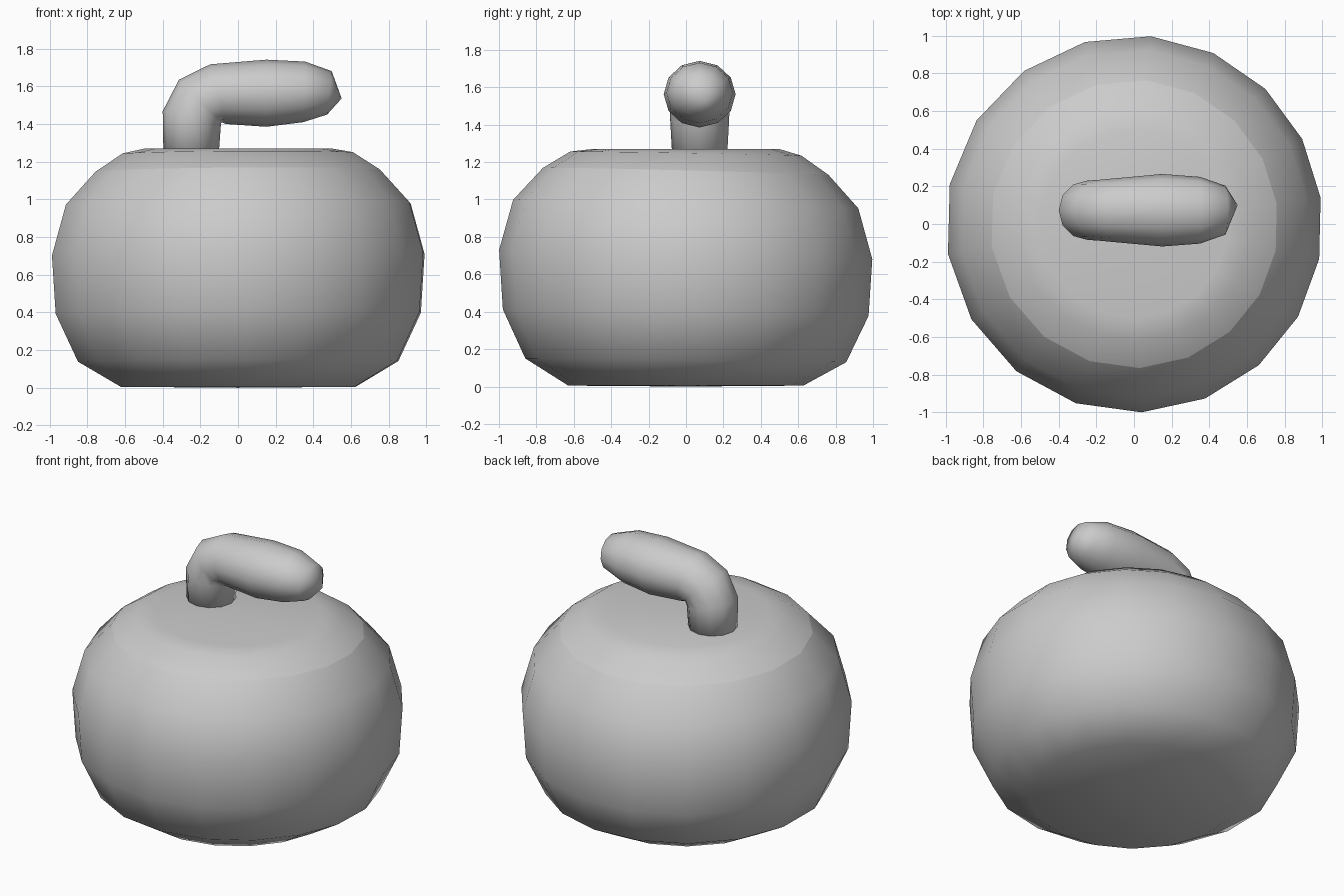
import bpy, bmesh, math
from mathutils import Vector

cube = bpy.data.objects.get("Cube")
if cube:
    bpy.data.objects.remove(cube, do_unlink=True)

stone = bpy.data.materials.new("light_grey_stone")
stone.use_nodes = True
GREY = (0.6, 0.6, 0.6, 1)
stone.diffuse_color = GREY
stone.node_tree.nodes["Principled BSDF"].inputs["Base Color"].default_value = GREY


def skin(name, rings, start, end, sharp_ring=None):
    """Bridge equal rings of points and close both ends with a fan to a point."""
    bm = bmesh.new()
    loops = [[bm.verts.new(p) for p in ring] for ring in rings]
    n = len(loops[0])
    for a, b in zip(loops, loops[1:]):
        for i in range(n):
            j = (i + 1) % n
            bm.faces.new((a[i], a[j], b[j], b[i]))
    for loop, tip in ((loops[0], start), (loops[-1], end)):
        v = bm.verts.new(tip)
        for i in range(n):
            bm.faces.new((loop[i], loop[(i + 1) % n], v))
    bmesh.ops.recalc_face_normals(bm, faces=bm.faces)
    for f in bm.faces:
        f.smooth = True
    if sharp_ring is not None:
        loop = loops[sharp_ring]
        for i in range(n):
            bm.edges.get((loop[i], loop[(i + 1) % n])).smooth = False
    mesh = bpy.data.meshes.new(name)
    bm.to_mesh(mesh)
    bm.free()
    mesh.materials.append(stone)
    obj = bpy.data.objects.new(name, mesh)
    bpy.context.collection.objects.link(obj)
    return obj


# Stone body: (radius, height, tilt) profile, slightly skewed like hand-worked rock
profile = [(0.63, 0.005, 0), (0.86, 0.14, 0.012), (0.98, 0.395, 0.018),
           (1.0, 0.705, 0.025), (0.925, 0.975, 0.025), (0.765, 1.15, 0.025),
           (0.62, 1.245, 0.018), (0.5, 1.27, 0)]
SIDES = 18


def body_ring(r, z, tilt):
    pts = []
    for i in range(SIDES):
        a = math.tau * i / SIDES + 0.15
        a -= 0.065 * math.sin(a)
        x, y = r * math.cos(a), r * math.sin(a)
        pts.append((x, y, z + tilt * (0.3 * x - y)))
    return pts


skin("stone_body", [body_ring(*p) for p in profile],
     (0, 0, 0), (0, 0, 1.27), sharp_ring=5)

# Bent handle: (x, z, radius, lean from upright in degrees, side stretch)
sections = [(-0.25, 1.2, 0.145, 0, 1.0), (-0.245, 1.435, 0.158, 12, 1.0),
            (-0.2, 1.522, 0.16, 45, 1.0), (-0.105, 1.558, 0.164, 75, 1.03),
            (0.15, 1.563, 0.178, 90, 1.08), (0.35, 1.57, 0.161, 92, 1.1),
            (0.485, 1.565, 0.116, 96, 1.12)]


def handle_ring(x, z, r, lean, stretch):
    t = math.radians(lean)
    up = Vector((-math.cos(t), 0, math.sin(t)))
    side = Vector((0, stretch, 0))
    centre = Vector((x, 0.073, z))
    return [centre + r * (math.cos(a) * up + math.sin(a) * side)
            for a in (math.tau * i / 12 for i in range(12))]


skin("handle", [handle_ring(*s) for s in sections],
     (-0.25, 0.073, 1.2), (0.55, 0.1, 1.535))
